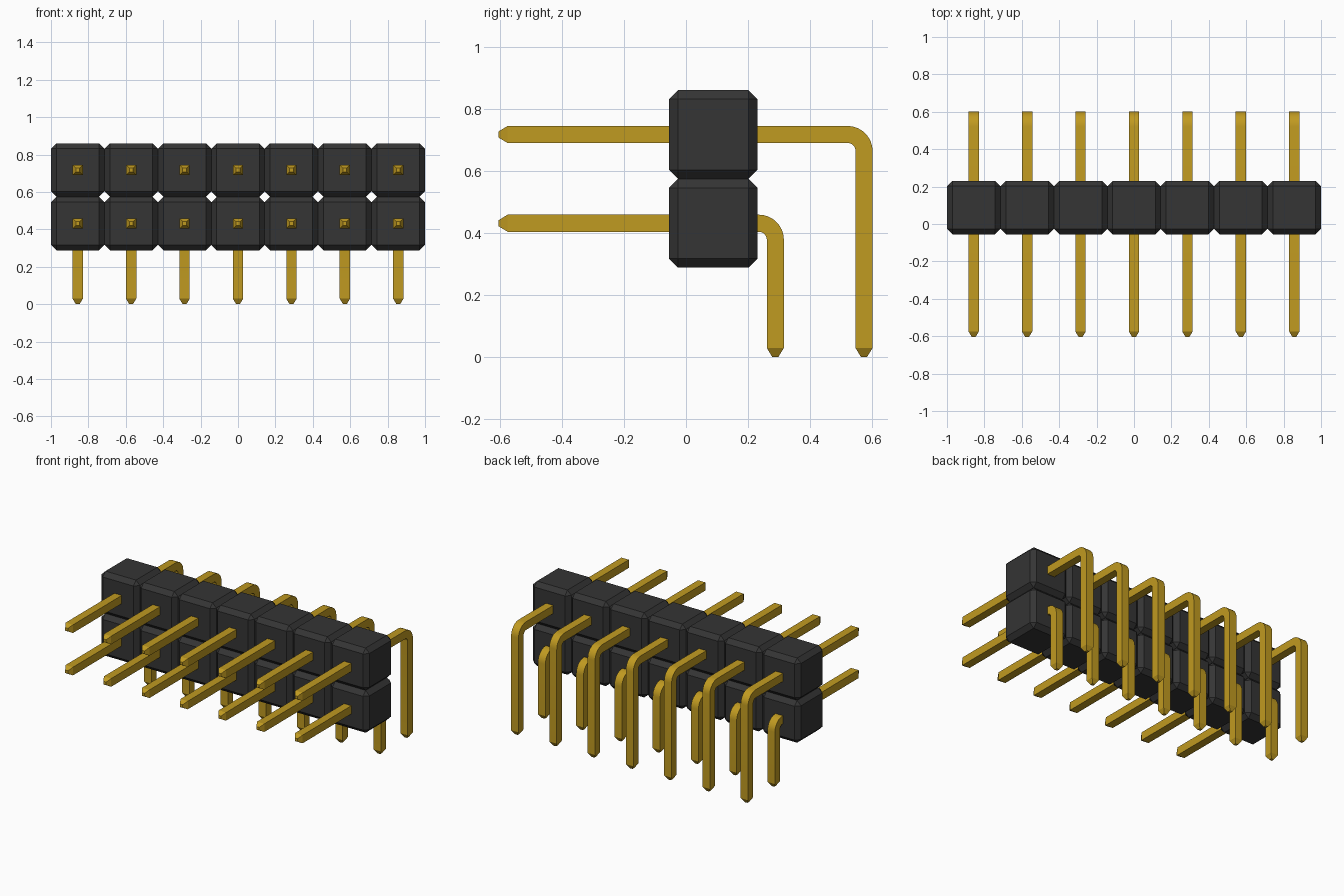
import bpy, bmesh, math

if "Cube" in bpy.data.objects:
    bpy.data.objects.remove(bpy.data.objects["Cube"])

COLUMNS = 7
PITCH = 2 / COLUMNS
ROWS = {"lower": 0.431, "upper": 0.717}   # pin centre heights
HALF = 0.0275                             # half the pin thickness
TIP = 0.01                                # half the tip width
TAPER = 0.029
FRONT_Y = -0.604
BLOCK_Y = 0.088


def material(name, rgb):
    m = bpy.data.materials.new(name)
    m.use_nodes = True
    m.diffuse_color = (*rgb, 1)
    bsdf = m.node_tree.nodes["Principled BSDF"]
    bsdf.inputs["Base Color"].default_value = (*rgb, 1)
    bsdf.inputs["Roughness"].default_value = 0.5
    return m


black = material("black plastic", (0.035, 0.035, 0.035))
gold = material("gold metal", (0.53, 0.325, 0.015))


def to_mesh(bm, name, mat):
    bmesh.ops.recalc_face_normals(bm, faces=bm.faces)
    mesh = bpy.data.meshes.new(name)
    bm.to_mesh(mesh)
    bm.free()
    mesh.materials.append(mat)
    return mesh


def housing_mesh():
    # Cube with every edge chamfered flat
    bm = bmesh.new()
    bmesh.ops.create_cube(bm, size=PITCH)
    bmesh.ops.bevel(bm, geom=bm.edges[:], offset=0.029, segments=1,
                    affect='EDGES', profile=0.5)
    return to_mesh(bm, "housing_block", black)


def pin_mesh(name, height, leg_y, radius=0.053, steps=8):
    # Square section swept back, round the bend and down to the tip
    path = [(FRONT_Y, height, 0, TIP), (FRONT_Y + TAPER, height, 0, HALF)]
    cy, cz = leg_y - radius, height - radius
    for i in range(steps + 1):
        a = math.pi / 2 * i / steps
        path.append((cy + radius * math.sin(a), cz + radius * math.cos(a), a, HALF))
    path += [(leg_y, TAPER, math.pi / 2, HALF), (leg_y, 0, math.pi / 2, TIP)]

    bm = bmesh.new()
    rings = []
    for y, z, a, h in path:
        ny, nz = math.sin(a) * h, math.cos(a) * h
        rings.append([bm.verts.new((sx * h, y + s * ny, z + s * nz))
                      for sx, s in ((-1, -1), (1, -1), (1, 1), (-1, 1))])
    for r0, r1 in zip(rings, rings[1:]):
        for k in range(4):
            n = (k + 1) % 4
            bm.faces.new((r0[k], r0[n], r1[n], r1[k]))
    bm.faces.new(rings[0])
    bm.faces.new(rings[-1])
    return to_mesh(bm, name, gold)


def place(name, mesh, location):
    ob = bpy.data.objects.new(name, mesh)
    ob.location = location
    bpy.context.collection.objects.link(ob)
    return ob


# Two rows of housing blocks and bent pins
block = housing_mesh()
pins = []
for row, height in ROWS.items():
    leg_y = 0.288 if row == "lower" else 0.574
    pin = pin_mesh(row + "_pin", height, leg_y)
    for i in range(COLUMNS):
        x = (i - (COLUMNS - 1) / 2) * PITCH
        place(f"{row}_housing_{i + 1}", block, (x, BLOCK_Y, height))
        pins.append(place(f"{row}_pin_{i + 1}", pin, (x, 0, 0)))

# Smooth only the round bends
bpy.ops.object.select_all(action='DESELECT')
for ob in (pins[0], pins[COLUMNS]):
    ob.select_set(True)
    bpy.context.view_layer.objects.active = ob
bpy.ops.object.shade_smooth_by_angle(angle=math.radians(30))
